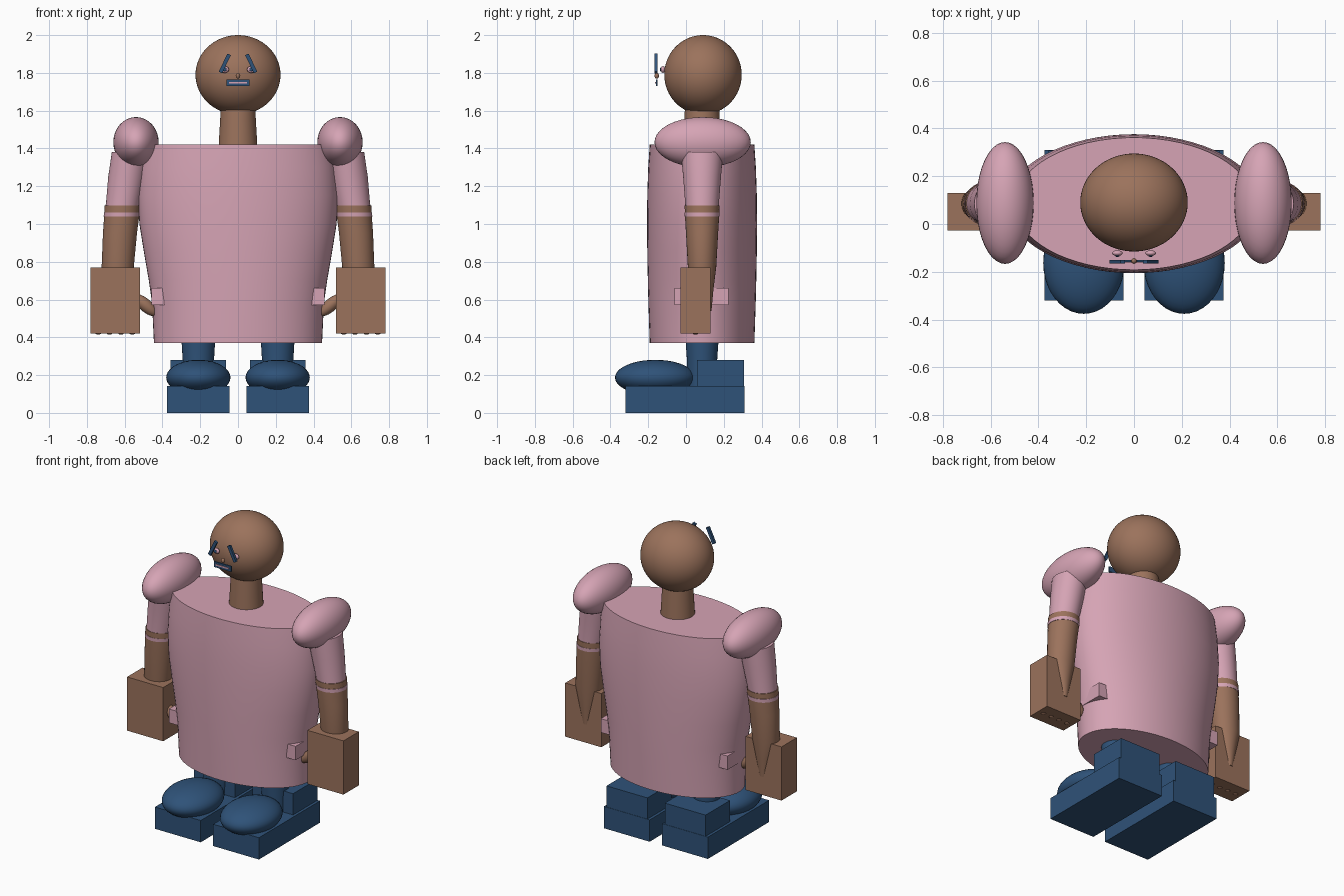
import bpy, bmesh, math
from mathutils import Vector, Matrix

if "Cube" in bpy.data.objects:
    bpy.data.objects.remove(bpy.data.objects["Cube"])


def material(name, rgb):
    m = bpy.data.materials.new(name)
    m.diffuse_color = (*rgb, 1)
    m.use_nodes = True
    m.node_tree.nodes["Principled BSDF"].inputs["Base Color"].default_value = m.diffuse_color
    return m


SKIN = material("brown skin", (0.33, 0.17, 0.107))
PINK = material("pink cloth", (0.67, 0.37, 0.46))
BLUE = material("navy blue", (0.028, 0.085, 0.19))


def finish(name, bm, mat, smooth=True):
    bmesh.ops.recalc_face_normals(bm, faces=bm.faces)
    me = bpy.data.meshes.new(name)
    bm.to_mesh(me)
    bm.free()
    me.materials.append(mat)
    ob = bpy.data.objects.new(name, me)
    bpy.context.collection.objects.link(ob)
    if smooth:
        bpy.ops.object.select_all(action='DESELECT')
        ob.select_set(True)
        bpy.context.view_layer.objects.active = ob
        bpy.ops.object.shade_smooth_by_angle(angle=math.radians(40))
    return ob


def loft(name, mat, rings, n=48):
    """Closed stack of ellipses, each (x, y, z, rx, ry)."""
    bm = bmesh.new()
    loops = []
    for x, y, z, rx, ry in rings:
        loops.append([bm.verts.new((x + rx * math.cos(a), y + ry * math.sin(a), z))
                      for a in (2 * math.pi * i / n for i in range(n))])
    for lo, hi in zip(loops, loops[1:]):
        for i in range(n):
            j = (i + 1) % n
            bm.faces.new((lo[i], lo[j], hi[j], hi[i]))
    bm.faces.new(loops[0])
    bm.faces.new(loops[-1])
    return finish(name, bm, mat)


def ellipsoid(name, mat, centre, radii, tilt=0, seg=40):
    """Ellipsoid, tilted about the y axis."""
    bm = bmesh.new()
    bmesh.ops.create_uvsphere(bm, u_segments=seg, v_segments=seg // 2, radius=1)
    bm.transform(Matrix.Translation(centre) @ Matrix.Rotation(tilt, 4, 'Y')
                 @ Matrix.Diagonal((*radii, 1)))
    return finish(name, bm, mat)


def box(name, mat, lo, hi, tilt=0):
    """Box between two corners, tilted about the y axis."""
    lo, hi = Vector(lo), Vector(hi)
    bm = bmesh.new()
    bmesh.ops.create_cube(bm, size=1)
    bm.transform(Matrix.Translation((lo + hi) / 2) @ Matrix.Rotation(tilt, 4, 'Y')
                 @ Matrix.Diagonal((*(hi - lo), 1)))
    return finish(name, bm, mat, False)


CY = 0.085  # depth of the body axis

# Head, neck and torso
ellipsoid("head", SKIN, (0, 0.09, 1.79), (0.225, 0.205, 0.21), seg=64)
loft("neck", SKIN, [(0, CY, 1.42, 0.102, 0.1), (0, CY, 1.63, 0.09, 0.09)])
loft("torso", PINK, [
    (0, CY, 0.37, 0.445, 0.277), (0, CY, 0.58, 0.455, 0.284),
    (0, CY, 0.70, 0.472, 0.287), (0, CY, 0.85, 0.498, 0.29),
    (0, CY, 1.00, 0.522, 0.291), (0, CY, 1.15, 0.53, 0.29),
    (0, CY, 1.30, 0.52, 0.285), (0, CY, 1.42, 0.50, 0.277)], n=64)
box("hip_band", PINK, (-0.457, -0.06, 0.57), (0.457, 0.225, 0.66))

# Mouth and nose
box("mouth", BLUE, (-0.062, -0.16, 1.73), (0.062, -0.15, 1.765))
box("lip_line", PINK, (-0.048, -0.164, 1.744), (0.048, -0.158, 1.753))
ellipsoid("nose", SKIN, (0, -0.155, 1.785), (0.012, 0.012, 0.016), seg=16)

for s, side in ((-1, "right"), (1, "left")):
    # Eye and slanted brow
    ellipsoid(side + "_eye", PINK, (s * 0.07, -0.122, 1.818), (0.022, 0.012, 0.018), seg=20)
    ellipsoid(side + "_pupil", BLUE, (s * 0.07, -0.134, 1.818), (0.009, 0.004, 0.01), seg=12)
    box(side + "_brow", BLUE, (s * 0.07 - 0.01, -0.166, 1.797),
        (s * 0.07 + 0.01, -0.15, 1.903), tilt=-s * 0.45)

    # Shoulder puff, sleeve and cuff
    ellipsoid(side + "_shoulder", PINK, (s * 0.54, 0.088, 1.433), (0.12, 0.255, 0.133))
    loft(side + "_sleeve", PINK, [
        (s * 0.618, CY, 1.055, 0.088, 0.088), (s * 0.608, CY, 1.12, 0.09, 0.09),
        (s * 0.588, CY, 1.25, 0.099, 0.1), (s * 0.568, CY, 1.38, 0.1, 0.112)])
    loft(side + "_cuff", PINK, [
        (s * 0.617, CY, 1.04, 0.094, 0.092), (s * 0.615, CY, 1.062, 0.095, 0.093)])

    # Forearm tapering into the blocky hand
    loft(side + "_forearm", SKIN, [
        (s * 0.637, 0.09, 0.54, 0.028, 0.045), (s * 0.637, CY, 0.65, 0.06, 0.06),
        (s * 0.637, CY, 0.77, 0.085, 0.075), (s * 0.625, CY, 0.95, 0.09, 0.085),
        (s * 0.615, CY, 1.05, 0.093, 0.091), (s * 0.612, CY, 1.097, 0.094, 0.092)])
    box(side + "_hand", SKIN, (s * 0.65 - 0.13, -0.028, 0.42),
        (s * 0.65 + 0.13, 0.13, 0.77))
    ellipsoid(side + "_thumb", SKIN, (s * 0.49, 0.045, 0.57),
              (0.034, 0.036, 0.08), tilt=s * 0.85, seg=24)
    for i in range(4):
        ellipsoid(f"{side}_fingertip_{i + 1}", SKIN,
                  (s * 0.65 + (i - 1.5) * 0.06, 0.05, 0.43), (0.02, 0.02, 0.016), seg=12)

    # Leg and shoe
    x = s * 0.21
    loft(side + "_leg", BLUE, [
        (x, CY, 0.14, 0.078, 0.078), (x, CY, 0.28, 0.083, 0.08), (x, CY, 0.45, 0.093, 0.092)])
    box(side + "_sole", BLUE, (x - 0.165, -0.32, 0), (x + 0.165, 0.31, 0.142))
    box(side + "_heel", BLUE, (x - 0.147, 0.057, 0.13), (x + 0.147, 0.308, 0.28))
    ellipsoid(side + "_toe", BLUE, (x, -0.163, 0.187), (0.17, 0.213, 0.094))
